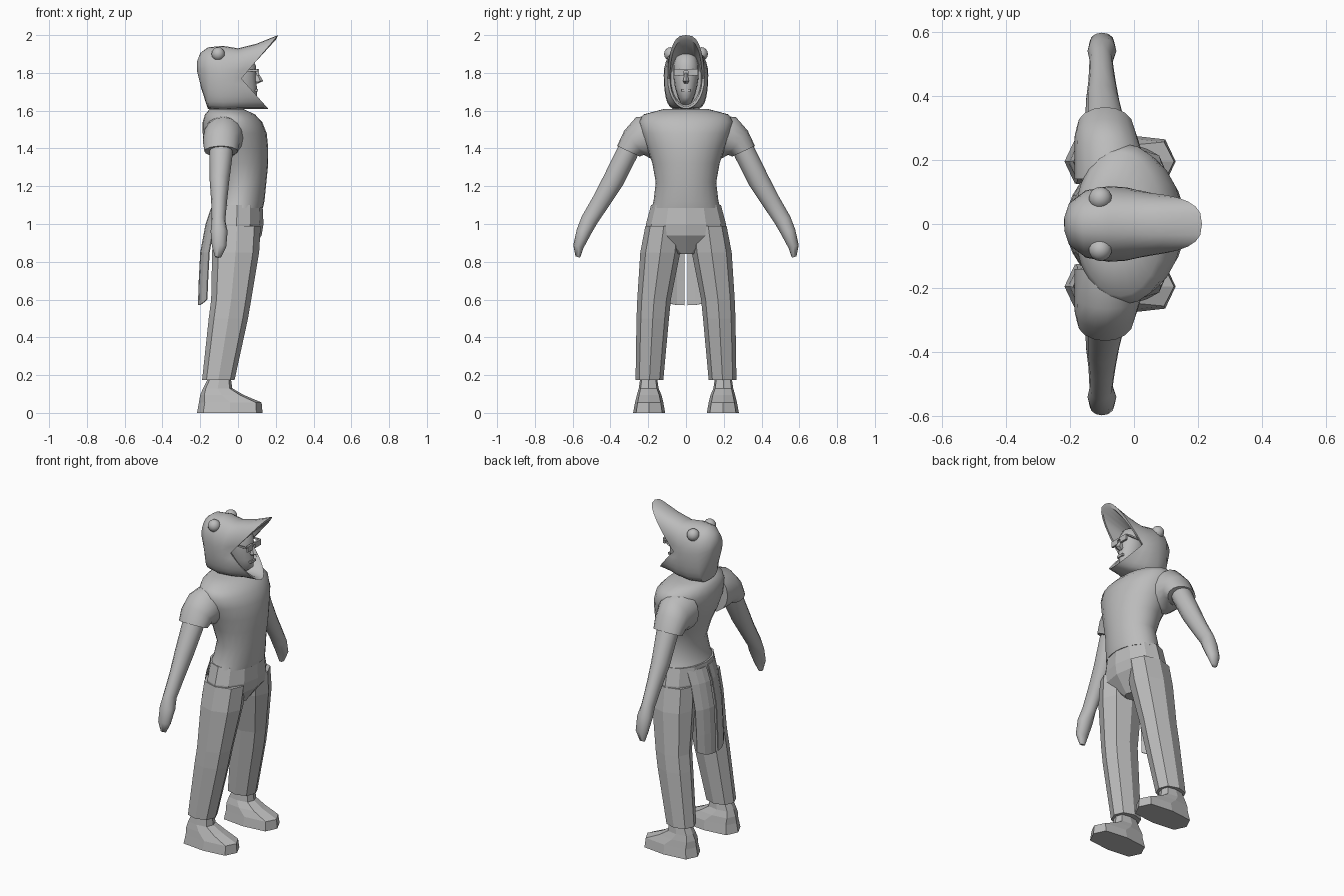
import bpy, bmesh, math
from mathutils import Vector

if "Cube" in bpy.data.objects:
    bpy.data.objects.remove(bpy.data.objects["Cube"])

grey = bpy.data.materials.new("plain grey")
grey.diffuse_color = (0.5, 0.5, 0.5, 1)
grey.use_nodes = True
grey.node_tree.nodes["Principled BSDF"].inputs["Base Color"].default_value = grey.diffuse_color


def finish(name, bm, smooth=None, mirror=False):
    """Turn a bmesh into a named object, optionally smooth and mirrored in y."""
    bmesh.ops.recalc_face_normals(bm, faces=bm.faces[:])
    me = bpy.data.meshes.new(name)
    bm.to_mesh(me)
    bm.free()
    me.materials.append(grey)
    if smooth:
        me.shade_smooth()
        me.set_sharp_from_angle(angle=math.radians(smooth))
    ob = bpy.data.objects.new(name, me)
    bpy.context.collection.objects.link(ob)
    if mirror:
        m = ob.modifiers.new("mirror", 'MIRROR')
        m.use_axis = (False, True, False)
        m.use_mirror_merge = False
    return ob


def loft(name, rings, smooth=None, mirror=False):
    """Skin a list of equal-length point rings and cap both ends."""
    bm = bmesh.new()
    vs = [[bm.verts.new(p) for p in r] for r in rings]
    n = len(vs[0])
    for a, b in zip(vs, vs[1:]):
        for i in range(n):
            bm.faces.new((a[i], a[(i + 1) % n], b[(i + 1) % n], b[i]))
    bm.faces.new(vs[0])
    bm.faces.new(vs[-1])
    return finish(name, bm, smooth, mirror)


def spow(v, p):
    return math.copysign(abs(v) ** p, v)


def level(z, x0, x1, y0, y1, n=24, p=1.0):
    """Horizontal superellipse ring fitted in a rectangle."""
    out = []
    for i in range(n):
        t = 2 * math.pi * i / n
        out.append(((x0 + x1) / 2 + (x1 - x0) / 2 * spow(round(math.cos(t), 6), p),
                    (y0 + y1) / 2 + (y1 - y0) / 2 * spow(round(math.sin(t), 6), p), z))
    return out


def tilted(c, a, b, n=16):
    """Ellipse ring: half-width a along x, half-axis b in the yz plane."""
    return [Vector(c) + Vector((a, 0, 0)) * math.cos(2 * math.pi * i / n)
            + Vector((0, b[0], b[1])) * math.sin(2 * math.pi * i / n) for i in range(n)]


def hood_ring(top, side, bottom, w, qu, ql, n=28):
    """Upright ring through a top, a side and a bottom point (x, z)."""
    out = []
    for i in range(n):
        t = 2 * math.pi * i / n
        c, s = round(math.cos(t), 6), round(math.sin(t), 6)
        end = top if c > 0 else bottom
        k = abs(c)
        out.append((side[0] + (end[0] - side[0]) * k, w * spow(s, qu if c > 0 else ql),
                    side[1] + (end[1] - side[1]) * k))
    return out


def box(name, c, size, mirror=False):
    bm = bmesh.new()
    bmesh.ops.create_cube(bm, size=1)
    for v in bm.verts:
        v.co = Vector(c) + Vector([v.co[i] * size[i] for i in range(3)])
    return finish(name, bm, None, mirror)


# Shirt body
loft("shirt_body", [level(z, a, b, -w, w) for z, a, b, w in (
    (1.085, -.135, .132, .183), (1.12, -.12, .14, .172), (1.22, -.10, .15, .16),
    (1.32, -.13, .16, .178), (1.40, -.165, .16, .205), (1.48, -.187, .152, .235),
    (1.54, -.187, .128, .25), (1.58, -.175, .09, .225), (1.608, -.15, .03, .12))], 50)

# Sleeves
loft("sleeve", [tilted(c, a, b) for c, a, b in (
    ((-.07, .14, 1.46), .115, (0, .12)), ((-.08, .225, 1.455), .105, (.04, .11)),
    ((-.088, .275, 1.43), .097, (.052, .064)), ((-.09, .305, 1.385), .088, (.06, .028)))],
    50, True)

# Arms with mitten-like hands
loft("arm", [tilted(c, a, b, 12) for c, a, b in (
    ((-.09, .28, 1.44), .06, (.05, .025)), ((-.09, .315, 1.37), .062, (.052, .024)),
    ((-.098, .385, 1.23), .052, (.05, .026)), ((-.1, .45, 1.12), .042, (.042, .025)),
    ((-.103, .512, 1.02), .036, (.04, .02)), ((-.1, .54, .96), .045, (.038, .012)),
    ((-.1, .57, .88), .038, (.027, .008)), ((-.105, .573, .825), .016, (.012, .004)))],
    60, True)

# Trousers: hips and faceted legs
loft("trouser_hips", [level(z, a, b, -w, w, 12) for z, a, b, w in (
    (1.10, -.14, .13, .185), (1.0, -.15, .135, .212), (.94, -.145, .125, .215),
    (.84, -.075, .055, .045))])
loft("trouser_leg", [level(z, *r, 8, .9) for z, *r in (
    (.99, -.13, .12, .02, .215), (.85, -.137, .112, .03, .242),
    (.6, -.142, .07, .08, .258), (.5, -.155, .053, .09, .262),
    (.175, -.19, -.018, .12, .267))], None, True)

# Shoes
loft("shoe", [level(z, *r, 8, .6) for z, *r in (
    (0, -.217, .13, .11, .28), (.055, -.207, .125, .12, .27), (.095, -.2, .03, .13, .26),
    (.13, -.185, -.03, .145, .25), (.2, -.15, -.04, .155, .24))], None, True)

# Split cloth tails hanging behind the legs
bm = bmesh.new()
grid = []
for z, x in ((1.08, -.145), (1.0, -.172), (.85, -.2), (.7, -.208), (.57, -.212)):
    row = []
    for k in range(4):
        f = k / 3
        lift = .03 * f ** 3 if z < .6 else 0
        row.append(bm.verts.new((x + .045 * f * f, .01 + .12 * f, z + lift)))
    grid.append(row)
for a, b in zip(grid, grid[1:]):
    for i in range(3):
        bm.faces.new((a[i], a[i + 1], b[i + 1], b[i]))
tail = finish("cloth_tail", bm, None, True)
tail.modifiers.new("thickness", 'SOLIDIFY').thickness = .006

# Beaked hood: closed back, open rim, hollow inside
loft("hood", [hood_ring(*r) for r in (
    ((-.217, 1.86), (-.218, 1.84), (-.217, 1.81), .02, 1, 1),
    ((-.20, 1.905), (-.203, 1.82), (-.195, 1.72), .065, 1, .8),
    ((-.16, 1.935), (-.15, 1.80), (-.16, 1.61), .105, .9, .45),
    ((-.08, 1.943), (-.08, 1.79), (-.08, 1.605), .118, .9, .35),
    ((.0, 1.93), (-.03, 1.78), (.01, 1.61), .115, .85, .4),
    ((.1, 1.955), (0, 1.775), (.07, 1.61), .106, .75, .7),
    ((.212, 2.0), (.018, 1.77), (.16, 1.61), .097, .7, 1),
    ((.2, 1.975), (.012, 1.77), (.14, 1.622), .085, .7, 1),
    ((.03, 1.895), (-.03, 1.77), (.0, 1.635), .08, .7, .9))], 50)

# Eye bumps on the hood
bm = bmesh.new()
bmesh.ops.create_uvsphere(bm, u_segments=14, v_segments=8, radius=.036)
bmesh.ops.translate(bm, verts=bm.verts[:], vec=(-.105, .08, 1.9))
finish("hood_eye", bm, 60, True)

# Face
loft("face", [level(z, a, b, -w, w, 16) for z, a, b, w in (
    (1.61, -.08, .01, .04), (1.645, -.06, .07, .03), (1.67, -.06, .1, .042),
    (1.72, -.06, .1, .058), (1.78, -.06, .096, .067), (1.84, -.06, .094, .068),
    (1.885, -.05, .07, .055), (1.91, -.04, .03, .03))], 60)
loft("nose", [level(z, .07, b, -w, w, 6) for z, b, w in (
    (1.745, .108, .012), (1.757, .134, .018), (1.80, .108, .008))])
box("lips", (.095, 0, 1.708), (.02, .046, .014))

# Glasses
box("lens", (.105, .037, 1.803), (.012, .052, .034), True)
box("glasses_bridge", (.107, 0, 1.813), (.01, .03, .008))
box("glasses_arm", (.055, .068, 1.813), (.1, .006, .01), True)
